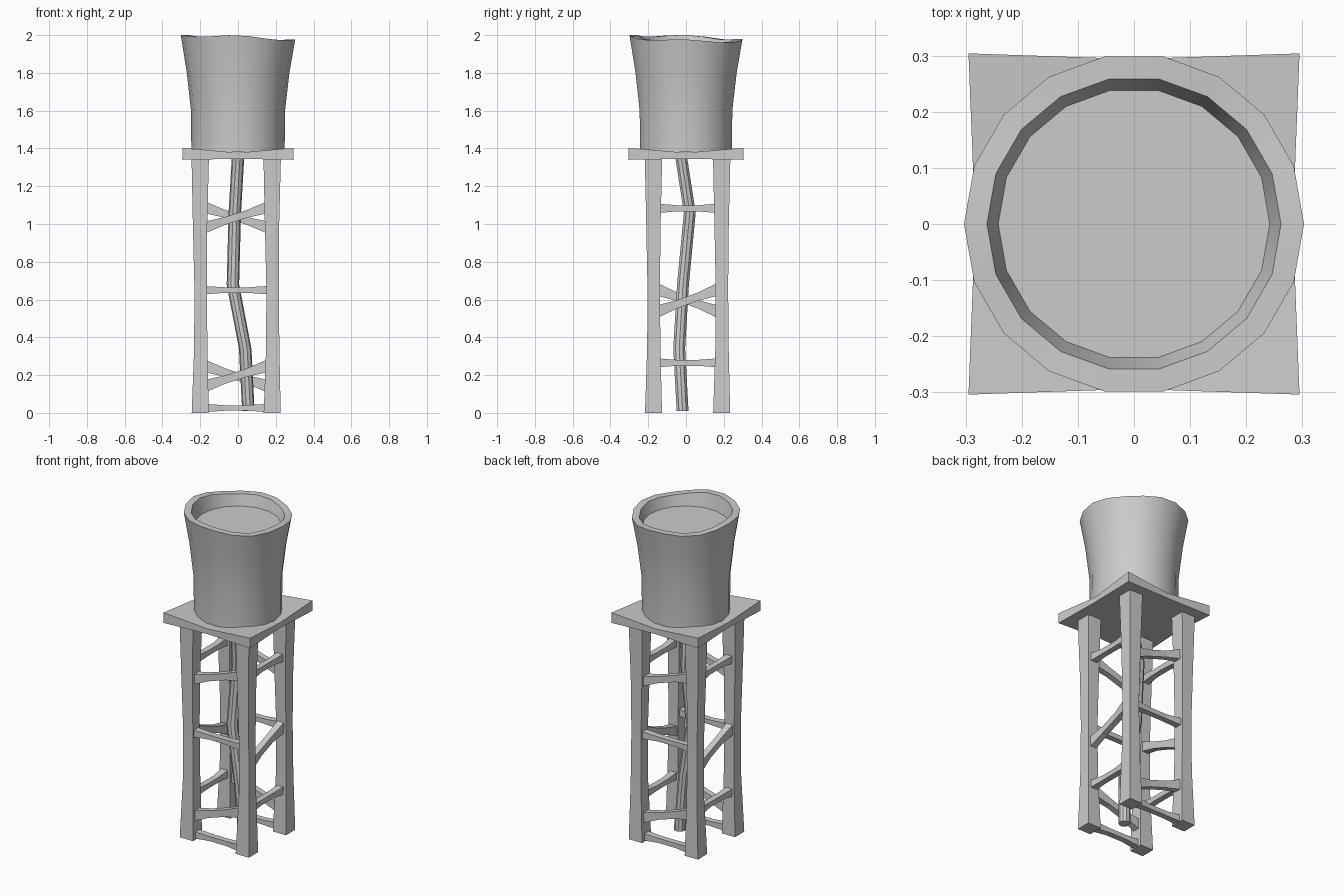
import bpy, bmesh
from math import cos, sin, pi, radians
from mathutils import Vector

if "Cube" in bpy.data.objects:
    bpy.data.objects.remove(bpy.data.objects["Cube"])


def make(name, verts, faces, smooth=False):
    me = bpy.data.meshes.new(name)
    me.from_pydata([tuple(v) for v in verts], [], faces)
    bm = bmesh.new()
    bm.from_mesh(me)
    bmesh.ops.recalc_face_normals(bm, faces=bm.faces)
    bm.to_mesh(me)
    bm.free()
    ob = bpy.data.objects.new(name, me)
    bpy.context.collection.objects.link(ob)
    if smooth:
        bpy.ops.object.select_all(action='DESELECT')
        ob.select_set(True)
        bpy.context.view_layer.objects.active = ob
        bpy.ops.object.shade_smooth_by_angle(angle=radians(35))
    return ob


def loft(name, rings, smooth=False):
    """Skin equal-length rings of points and cap both ends."""
    n = len(rings[0])
    verts = [p for r in rings for p in r]
    faces = [(i * n + j, i * n + (j + 1) % n, (i + 1) * n + (j + 1) % n, (i + 1) * n + j)
             for i in range(len(rings) - 1) for j in range(n)]
    faces += [tuple(range(n))[::-1], tuple(range(len(verts) - n, len(verts)))]
    return make(name, verts, faces, smooth)


def square(x, y, z, h):
    return [(x - h, y - h, z), (x + h, y - h, z), (x + h, y + h, z), (x - h, y + h, z)]


# Tank: 18-sided flaring drum with a wavy rim and a sunken lid
def tank_ring(r, z, wave):
    pts = []
    for k in range(18):
        a = 2 * pi * k / 18
        w = -.012 * cos(a) - .010 * sin(a) + .007 * cos(4 * a)
        pts.append((r * cos(a), r * sin(a), z + wave * w))
    return pts


loft("tank", [tank_ring(r, z, w) for r, z, w in
              [(.247, 1.382, 0), (.249, 1.6, 0), (.272, 1.8, .4), (.303, 1.982, 1),
               (.262, 1.982, 1), (.242, 1.91, 0)]], smooth=True)

# Platform: slab with edges pinched and sagging between the corners
outline = [(-.295, -.304), (0, -.294), (.295, -.304), (.283, 0),
           (.295, .304), (0, .294), (-.295, .304), (-.283, 0)]
verts = []
for low, high in ((1.34, 1.345), (1.403, 1.377)):
    verts += [(x, y, low if i % 2 == 0 else high) for i, (x, y) in enumerate(outline)]
    verts.append((0, 0, high))
faces = [(i, (i + 1) % 8, 9 + (i + 1) % 8, 9 + i) for i in range(8)]
for base in (0, 9):
    faces += [(base + c, base + c + 1, base + 8, base + (c - 1) % 8) for c in (0, 2, 4, 6)]
make("platform", verts, faces)

# Legs: square posts, waisted in the middle
stations = [(0, .045, 0), (.35, .035, .003), (.67, .033, .002), (1.0, .038, -.001), (1.35, .046, 0)]
for xn, x in (("left", -.2), ("right", .181)):
    for yn, y in (("front", -.172), ("back", .189)):
        loft(f"{yn}_{xn}_leg", [square(x + d, y + d / 2, z, h) for z, h, d in stations])


# Braces: bars thicker at the ends, slightly bowed inwards
def brace(name, a, b, inward, h=.03, depth=.022):
    a, b, inward = Vector(a), Vector(b), Vector(inward)
    rings = []
    for t, s, bow in ((0, 1, 0), (.33, .65, .006), (.67, .65, .006), (1, 1, 0)):
        c = a.lerp(b, t) + inward * bow
        dz, dn = Vector((0, 0, h * s)), inward * depth * (.5 + .5 * s)
        rings.append([c - dz - dn, c + dz - dn, c + dz + dn, c - dz + dn])
    loft(name, rings)


for side, y, s in (("front", -.172, 1), ("back", .189, -1)):
    for label, z, rise, h in (("upper", 1.035, .055, .032), ("middle", .65, 0, .022),
                              ("lower", .195, .055, .034), ("base", .026, 0, .022)):
        brace(f"{side}_{label}_brace", (-.18, y, z - s * rise), (.16, y, z + s * rise),
              (0, s, 0), h)
for side, x, s in (("right", .181, 1), ("left", -.2, -1)):
    for label, z, rise, h in (("upper", 1.083, 0, .025), ("middle", .595, .06, .034),
                              ("lower", .265, 0, .024)):
        brace(f"{side}_{label}_brace", (x, -.155, z - s * rise), (x, .17, z + s * rise),
              (-s, 0, 0), h)

# Pipe: crooked tube down the middle
path = [(.055, -.018, .01), (.038, -.036, .34), (-.027, -.016, .68),
        (-.017, .02, 1.06), (0, -.025, 1.35)]
loft("down_pipe", [[(x + .033 * cos(k * pi / 5), y + .033 * sin(k * pi / 5), z)
                    for k in range(10)] for x, y, z in path], smooth=True)
